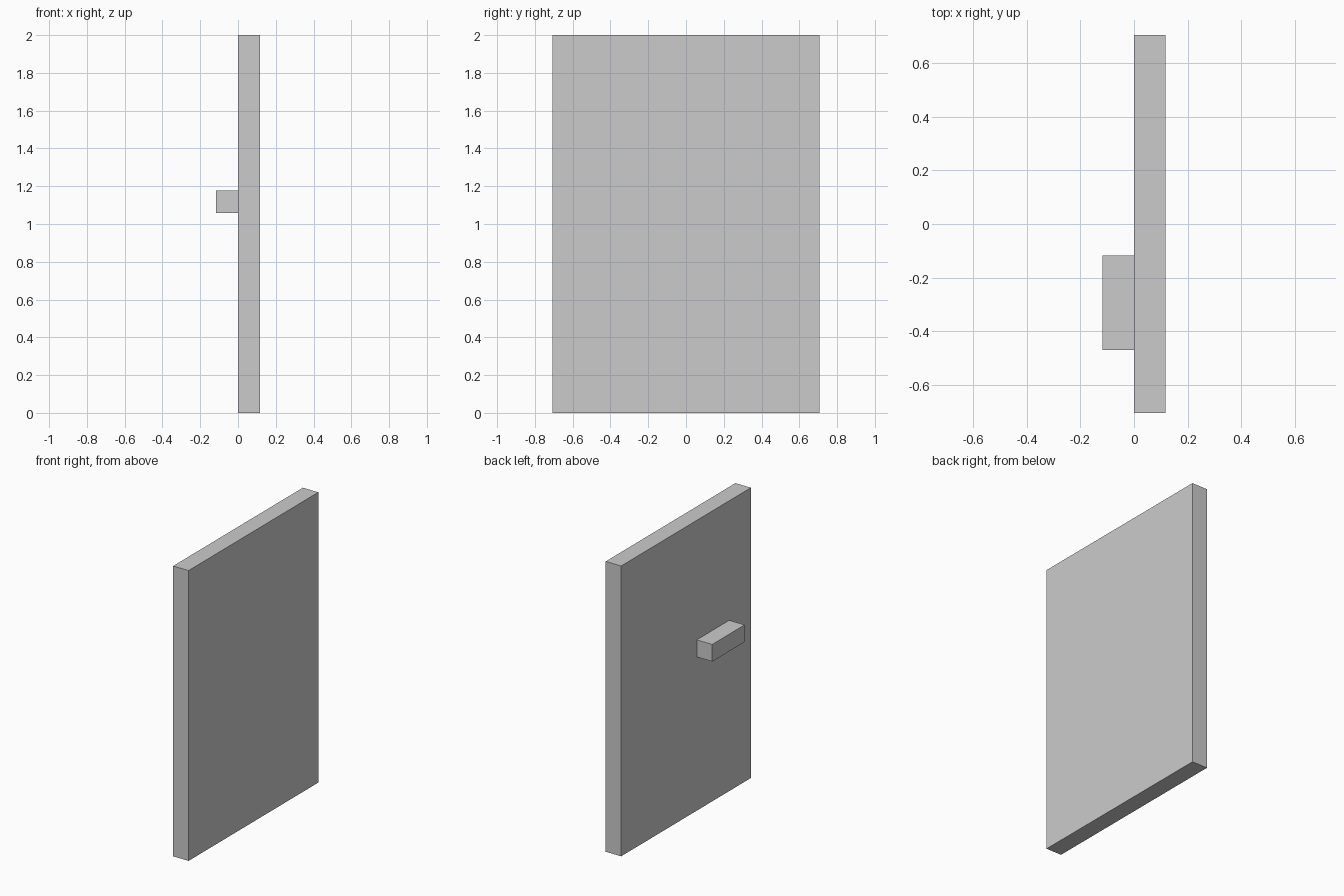
import bpy

if "Cube" in bpy.data.objects:
    bpy.data.objects.remove(bpy.data.objects["Cube"])

U = 2 / 17  # the door is 17 units tall, 12 wide and 1 thick


def box(name, lo, hi):
    """Add a box spanning two opposite corners, given in door units."""
    center = [(a + b) / 2 * U for a, b in zip(lo, hi)]
    bpy.ops.mesh.primitive_cube_add(size=1, location=center)
    obj = bpy.context.object
    obj.name = name
    obj.scale = [(b - a) * U for a, b in zip(lo, hi)]
    bpy.ops.object.transform_apply(location=False, rotation=False, scale=True)
    return obj


# Door slab
box("door_panel", (0, -6, 0), (1, 6, 17))

# Bar handle on the -x face
box("door_handle", (-1, -4, 9), (0, -1, 10))
